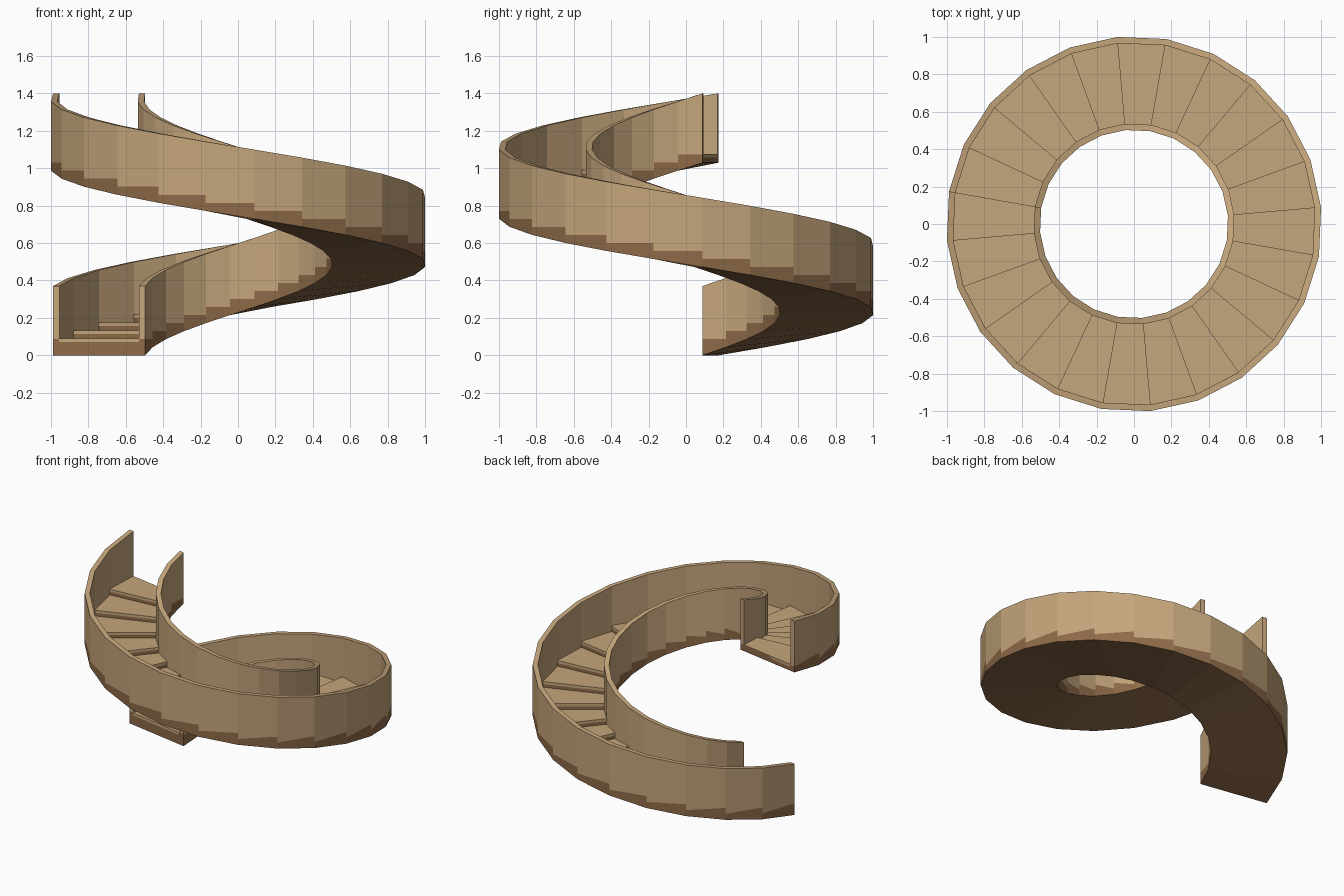
import bpy, bmesh
from math import cos, sin, radians

if "Cube" in bpy.data.objects:
    bpy.data.objects.remove(bpy.data.objects["Cube"])

N = 24                      # steps in one full turn
H = 1.03 / N                # rise per step
WALL = 0.37                 # wall top above the sloping underside
R_IN, R_OUT, T = 0.504, 1.004, 0.034


def material(name, rgb):
    m = bpy.data.materials.new(name)
    m.diffuse_color = (*rgb, 1)
    m.use_nodes = True
    m.node_tree.nodes["Principled BSDF"].inputs["Base Color"].default_value = m.diffuse_color
    return m


light_wood = material("light_wood", (0.56, 0.38, 0.20))
dark_wood = material("dark_wood", (0.27, 0.145, 0.065))


def point(r, k, z, nose=0.0):
    """Point at step boundary k; the stair climbs clockwise from 170 degrees."""
    a = radians(170 - 360 / N * k)
    return (r * cos(a) - nose * sin(a), r * sin(a) + nose * cos(a), z)


def segment(bm, k, r0, r1, low, high, front, back, nose=0.0):
    """One wedge; low/high are (start, end) heights, front/back toggle caps."""
    v = [bm.verts.new(point(r, k + e, z[e], -nose * 0 if e else -nose))
         for e in (0, 1) for r, z in ((r0, low), (r1, low), (r1, high), (r0, high))]
    quads = [(0, 1, 5, 4), (1, 2, 6, 5), (2, 3, 7, 6), (3, 0, 4, 7)]
    if front:
        quads.append((3, 2, 1, 0))
    if back:
        quads.append((4, 5, 6, 7))
    for q in quads:
        bm.faces.new([v[i] for i in q])


def finish(bm, name, mat, flip_check=True):
    bmesh.ops.remove_doubles(bm, verts=bm.verts, dist=1e-5)
    bmesh.ops.recalc_face_normals(bm, faces=bm.faces)
    me = bpy.data.meshes.new(name)
    bm.to_mesh(me)
    bm.free()
    me.materials.append(mat)
    bpy.context.collection.objects.link(bpy.data.objects.new(name, me))


# Stepped base with a sloping underside
bm = bmesh.new()
for k in range(N):
    segment(bm, k, R_IN, R_OUT, (H * k, H * (k + 1)), (H * (k + 2),) * 2,
            True, k == N - 1)
finish(bm, "stair_base", dark_wood)

# Thin tread boards between the walls
bm = bmesh.new()
for k in range(N):
    z = H * (k + 2)
    segment(bm, k, R_IN + T, R_OUT - T, (z - 0.016,) * 2, (z + 0.003,) * 2,
            True, True, nose=-0.004)
finish(bm, "treads", light_wood)

# Inner and outer side walls: stepped foot, sloping top
for name, r0, r1 in (("inner_wall", R_IN, R_IN + T), ("outer_wall", R_OUT - T, R_OUT)):
    bm = bmesh.new()
    for k in range(N):
        segment(bm, k, r0, r1, (H * (k + 2),) * 2,
                (H * k + WALL, H * (k + 1) + WALL), k == 0, k == N - 1)
    finish(bm, name, light_wood)
